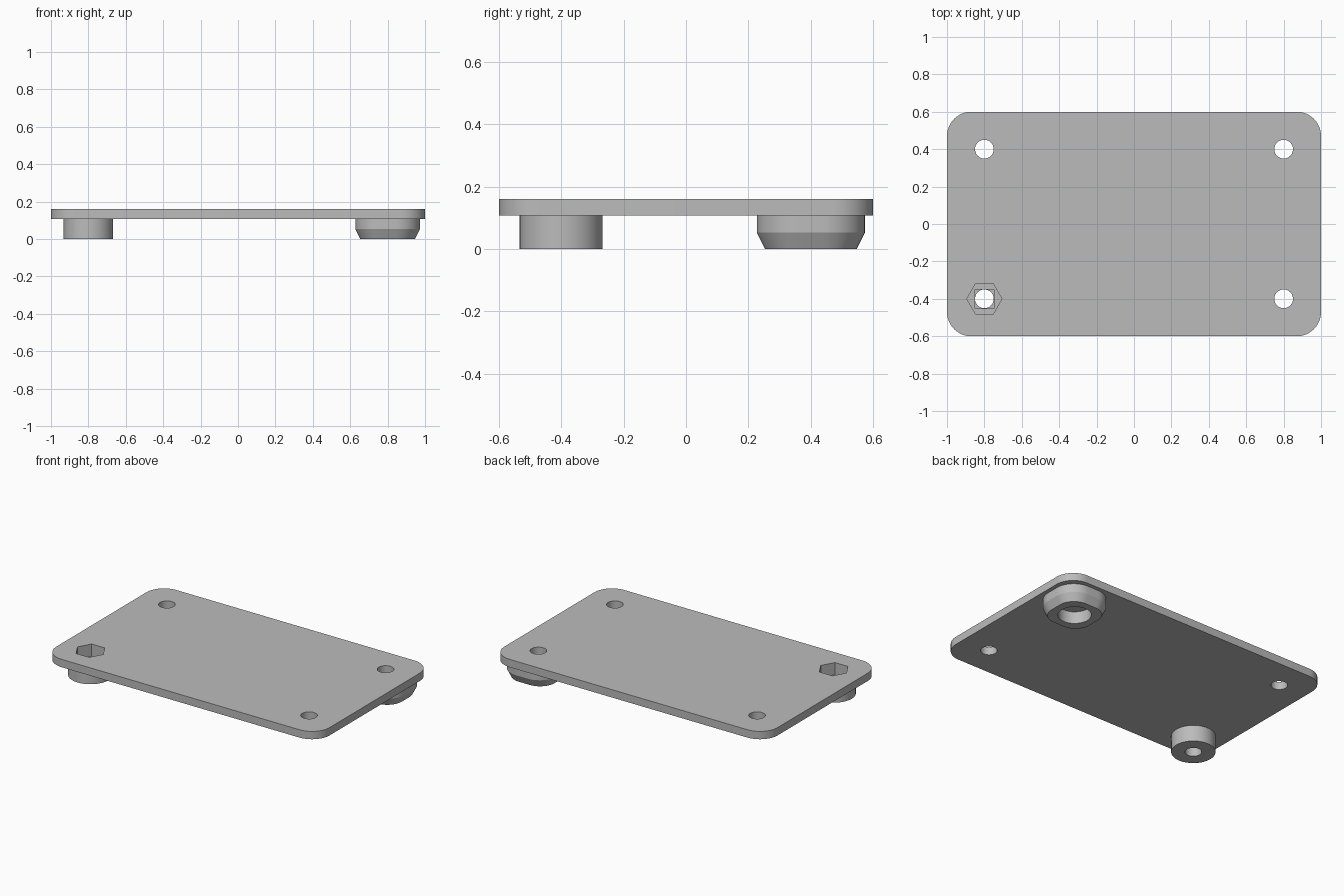
import bpy
import bmesh
from math import cos, sin, pi, radians

cube = bpy.data.objects.get("Cube")
if cube:
    bpy.data.objects.remove(cube, do_unlink=True)

grey = bpy.data.materials.new("light grey plastic")
grey.use_nodes = True
grey.diffuse_color = (0.5, 0.5, 0.5, 1)
grey.node_tree.nodes["Principled BSDF"].inputs["Base Color"].default_value = grey.diffuse_color

TOP, UNDER = 0.16, 0.108      # plate faces
HX, HY = 0.8, 0.4             # hole positions
HOLE_R, BOSS_R = 0.05, 0.133


def polygon(r, sides, turn=0.0):
    return [(r * cos(2 * pi * i / sides + turn), r * sin(2 * pi * i / sides + turn))
            for i in range(sides)]


def rounded_rect(hx, hy, r, steps=16):
    pts = []
    for q, (sx, sy) in enumerate([(1, 1), (-1, 1), (-1, -1), (1, -1)]):
        for i in range(steps + 1):
            a = (q + i / steps) * pi / 2
            pts.append((sx * (hx - r) + r * cos(a), sy * (hy - r) + r * sin(a)))
    return pts


def loft(name, sections, x=0.0, y=0.0):
    """Solid through a stack of (outline, z) sections."""
    bm = bmesh.new()
    rings = [[bm.verts.new((x + px, y + py, z)) for px, py in pts] for pts, z in sections]
    bm.faces.new(rings[0][::-1])
    bm.faces.new(rings[-1])
    for low, high in zip(rings, rings[1:]):
        n = len(low)
        for i in range(n):
            j = (i + 1) % n
            bm.faces.new((low[i], low[j], high[j], high[i]))
    mesh = bpy.data.meshes.new(name)
    bm.to_mesh(mesh)
    bm.free()
    mesh.materials.append(grey)
    obj = bpy.data.objects.new(name, mesh)
    bpy.context.collection.objects.link(obj)
    return obj


def prism(name, pts, z0, z1, x=0.0, y=0.0):
    return loft(name, [(pts, z0), (pts, z1)], x, y)


def activate(obj):
    bpy.ops.object.select_all(action='DESELECT')
    obj.select_set(True)
    bpy.context.view_layer.objects.active = obj


def cut(obj, cutters):
    activate(obj)
    for c in cutters:
        mod = obj.modifiers.new("cut", 'BOOLEAN')
        mod.operation = 'DIFFERENCE'
        mod.solver = 'EXACT'
        mod.object = c
        bpy.ops.object.modifier_apply(modifier=mod.name)
    bpy.ops.object.shade_smooth_by_angle(angle=radians(25))


# Solid parts
plate = prism("base_plate", rounded_rect(1.0, 0.6, 0.13), UNDER, TOP)
boss = prism("round_nut_boss", polygon(BOSS_R, 64), 0, UNDER, -HX, -HY)
wide = rounded_rect(0.173, 0.173, BOSS_R)
narrow = rounded_rect(0.147, 0.147, BOSS_R - 0.026)
foot = loft("chamfered_foot", [(narrow, 0), (wide, 0.052), (wide, UNDER)], HX, HY)

# Screw holes, nut pocket and screw head recess
holes = {(sx, sy): prism("hole_cutter", polygon(HOLE_R, 40), -0.1, 0.3, sx * HX, sy * HY)
         for sx in (-1, 1) for sy in (-1, 1)}
nut = prism("nut_cutter", polygon(0.094, 6), 0.08, 0.3, -HX, -HY)
bridge = prism("bridge_cutter", polygon(0.051 * 2 ** 0.5, 4, pi / 4), 0.068, 0.3, -HX, -HY)
recess = prism("recess_cutter", polygon(0.1, 48), -0.1, 0.08, HX, HY)

cut(plate, list(holes.values()) + [nut])
cut(boss, [holes[-1, -1], bridge, nut])
cut(foot, [holes[1, 1], recess])

for helper in list(holes.values()) + [nut, bridge, recess]:
    bpy.data.objects.remove(helper, do_unlink=True)
